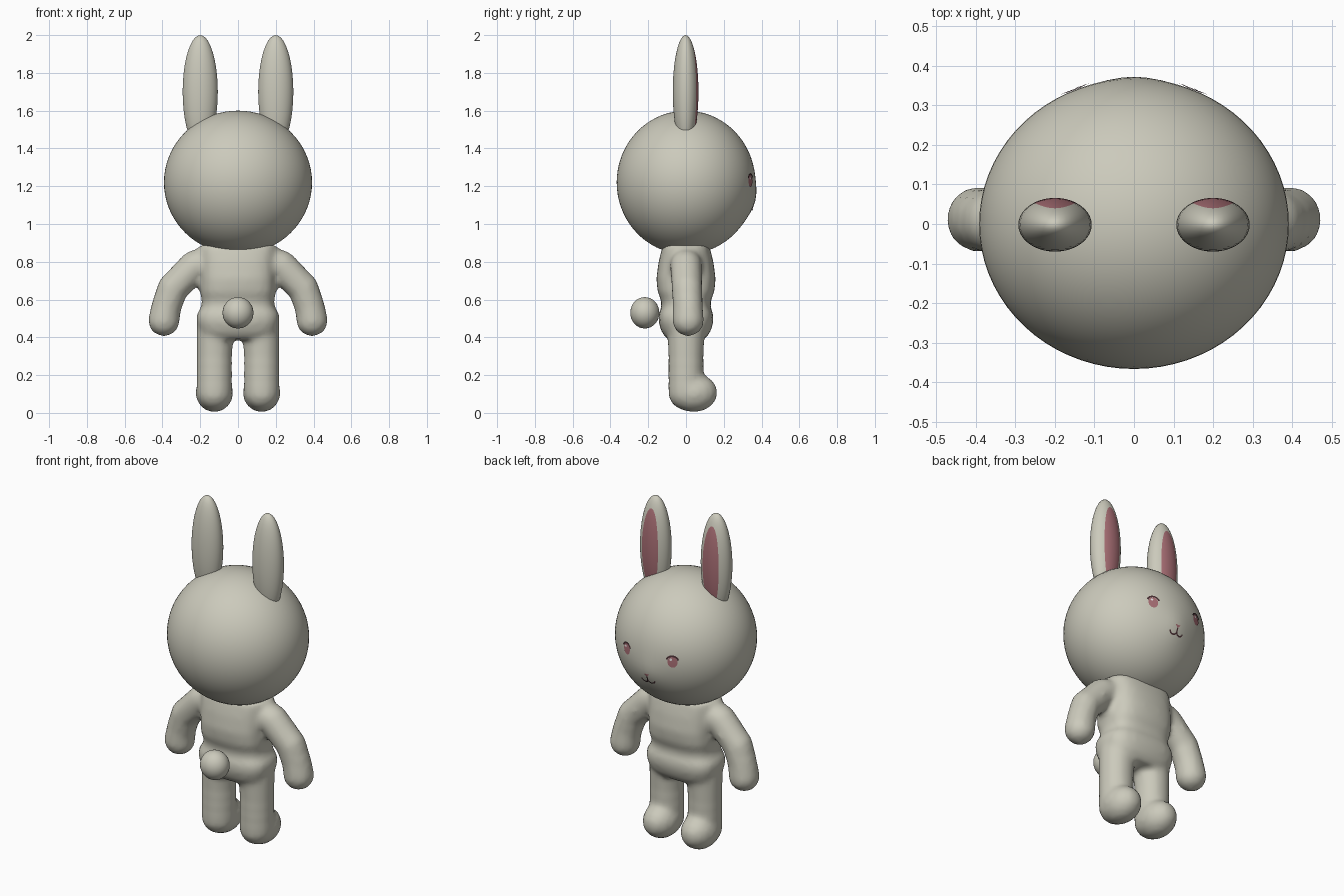
import bpy, bmesh
from math import sin, cos, pi, exp, sqrt, asin
from mathutils import Vector, Matrix

cube = bpy.data.objects.get("Cube")
if cube:
    bpy.data.objects.remove(cube)


def material(name, rgb):
    m = bpy.data.materials.new(name)
    m.use_nodes = True
    m.diffuse_color = (*rgb, 1)
    m.node_tree.nodes["Principled BSDF"].inputs["Base Color"].default_value = (*rgb, 1)
    return m


FUR = material("warm_grey_fur", (0.60, 0.59, 0.50))
PINK = material("dusty_pink", (0.40, 0.16, 0.18))
DARK = material("dark_plum", (0.07, 0.03, 0.035))
WHITE = material("eye_glint_white", (0.85, 0.83, 0.83))


def finish(bm, name, *mats):
    me = bpy.data.meshes.new(name)
    bm.to_mesh(me)
    bm.free()
    for m in mats:
        me.materials.append(m)
    me.shade_smooth()
    ob = bpy.data.objects.new(name, me)
    bpy.context.collection.objects.link(ob)
    return ob


def ball(bm, c, r, seg=24):
    mat = Matrix.Translation(c) @ Matrix.Diagonal((*r, 1))
    return bmesh.ops.create_uvsphere(bm, u_segments=seg, v_segments=seg // 2, radius=1, matrix=mat)["verts"]


def limb(bm, path, steps=8):
    # chain of overlapping balls along points of (x, y, z, radius)
    for a, b in zip(path, path[1:]):
        for i in range(steps + 1):
            p = Vector(a).lerp(Vector(b), i / steps)
            ball(bm, p[:3], [p[3]] * 3, 20)


def loft(bm, rows, n=40):
    # stacked rounded-rectangle rings of (z, half width, half depth)
    rings = []
    for z, rx, ry in rows:
        ring = []
        for k in range(n):
            c, s = cos(2 * pi * k / n), sin(2 * pi * k / n)
            f = (c ** 4 + s ** 4) ** -0.15
            ring.append(bm.verts.new((rx * c * f, ry * s * f, z)))
        rings.append(ring)
    for a, b in zip(rings, rings[1:]):
        for k in range(n):
            j = (k + 1) % n
            bm.faces.new((a[k], a[j], b[j], b[k]))
    bm.faces.new(rings[0][::-1])
    bm.faces.new(rings[-1])


# Body: torso, hips, arms, legs and feet fused into one soft skin
bm = bmesh.new()
loft(bm, [(0.39, 0.18, 0.10), (0.43, 0.205, 0.13), (0.48, 0.22, 0.145), (0.52, 0.22, 0.145),
          (0.56, 0.195, 0.13), (0.59, 0.19, 0.13), (0.64, 0.2, 0.15), (0.71, 0.2, 0.157),
          (0.8, 0.2, 0.145), (0.86, 0.205, 0.13), (0.89, 0.2, 0.12)])
for s in (-1, 1):
    limb(bm, [(0.16 * s, 0, 0.8, 0.085), (0.23 * s, 0, 0.775, 0.085), (0.345 * s, 0.005, 0.66, 0.082),
              (0.38 * s, 0.01, 0.56, 0.08), (0.392 * s, 0.012, 0.49, 0.084)])
    limb(bm, [(0.12 * s, 0, 0.44, 0.1), (0.125 * s, 0, 0.3, 0.095), (0.125 * s, 0, 0.11, 0.095)])
    ball(bm, (0.125 * s, 0.04, 0.107), (0.1, 0.127, 0.103))
body = finish(bm, "body", FUR)
mod = body.modifiers.new("fuse", "REMESH")
mod.mode = "VOXEL"
mod.voxel_size = 0.017
mod.use_smooth_shade = True
mod = body.modifiers.new("soften", "SMOOTH")
mod.factor = 0.5
mod.iterations = 4

# Head with a faint muzzle swelling
HZ, HX, HY, HR = 1.22, 0.392, 0.367, 0.38


def bulge(x, z):
    return 0.012 * exp(-(x * x + (z - 1.12) ** 2) / 0.008)


def face_y(x, z):
    return HY * sqrt(1 - (x / HX) ** 2 - ((z - HZ) / HR) ** 2) + bulge(x, z)


bm = bmesh.new()
for v in ball(bm, (0, 0, HZ), (HX, HY, HR), 72):
    if v.co.y > 0:
        v.co.y += bulge(v.co.x, v.co.z)
finish(bm, "head", FUR)

# Tail
bm = bmesh.new()
ball(bm, (0, -0.218, 0.53), (0.082, 0.077, 0.083), 32)
finish(bm, "tail", FUR)


# Ears: rings around the y axis, the front rings forming the pink inner ear
def ear(name, x, n=40, inner=7, outer=16):
    bm = bmesh.new()
    rings = []
    for k in range(1, inner + outer):
        ring = []
        for i in range(n):
            c, s = cos(2 * pi * i / n), sin(2 * pi * i / n)
            edge = asin(1 / sqrt((c / 0.57) ** 2 + (s / 0.79) ** 2))
            t = edge * k / inner if k <= inner else edge + (pi - edge) * (k - inner) / outer
            ring.append(bm.verts.new((x + 0.093 * sin(t) * c, 0.068 * cos(t) - 0.002,
                                      1.7 + 0.3 * sin(t) * s)))
        rings.append(ring)
    tips = [bm.verts.new((x, y, 1.7)) for y in (0.066, -0.07)]
    for i in range(n):
        j = (i + 1) % n
        bm.faces.new((tips[0], rings[0][i], rings[0][j])).material_index = 1
        bm.faces.new((tips[1], rings[-1][j], rings[-1][i]))
        for k, (a, b) in enumerate(zip(rings, rings[1:])):
            bm.faces.new((a[i], b[i], b[j], a[j])).material_index = int(k < inner - 1)
    bmesh.ops.recalc_face_normals(bm, faces=bm.faces)
    finish(bm, name, FUR, PINK)


ear("left_ear", 0.2)
ear("right_ear", -0.2)


# Painted face: thin patches that follow the head surface
def patch(name, faces, mat, lift):
    bm = bmesh.new()
    for pts in faces:
        f = bm.faces.new([bm.verts.new((x, face_y(x, z) + lift, z)) for x, z in pts])
        f.normal_update()
        if f.normal.y < 0:
            f.normal_flip()
    bmesh.ops.remove_doubles(bm, verts=bm.verts, dist=0.0001)
    finish(bm, name, mat)


def oval(cx, cz, rx, rz, n=20):
    p = [(cx + rx * cos(2 * pi * k / n), cz + rz * sin(2 * pi * k / n)) for k in range(n)]
    return [((cx, cz), p[k], p[(k + 1) % n]) for k in range(n)]


def arc(cx, cz, rx, rz, a0, a1, w, n=12):
    def pt(k, o):
        a = a0 + (a1 - a0) * k / n
        return cx + (rx + o) * cos(a), cz + (rz + o) * sin(a)
    return [(pt(k, -w), pt(k, w), pt(k + 1, w), pt(k + 1, -w)) for k in range(n)]


for s, side in ((1, "left"), (-1, "right")):
    x = 0.15 * s
    patch(side + "_eye", oval(x, 1.228, 0.026, 0.032), PINK, 0.003)
    patch(side + "_eyelash", arc(x, 1.232, 0.032, 0.032, 0.1 * pi, 0.9 * pi, 0.005), DARK, 0.005)
    patch(side + "_eye_glint", oval(x + 0.008, 1.243, 0.007, 0.007, 10), WHITE, 0.005)
    patch(side + "_mouth_curve", arc(0.021 * s, 1.092, 0.021, 0.018, -pi, 0, 0.004), DARK, 0.004)
patch("nose", [((-0.018, 1.13), (0.018, 1.13), (0, 1.112))], PINK, 0.004)
patch("mouth_line", [((-0.004, 1.114), (0.004, 1.114), (0.004, 1.09), (-0.004, 1.09))], DARK, 0.004)
